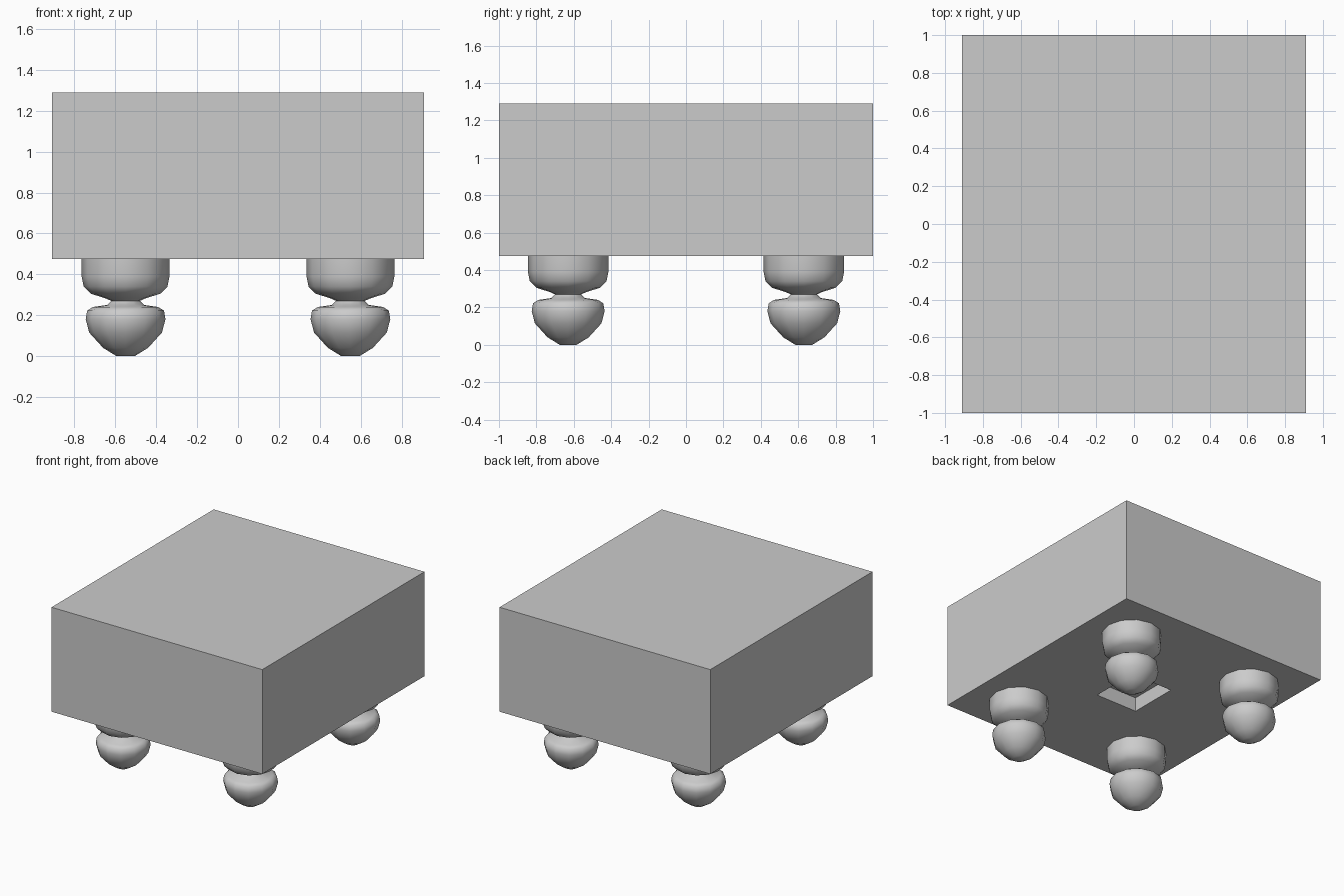
import bpy, bmesh
from math import cos, sin, tau, radians

if "Cube" in bpy.data.objects:
    bpy.data.objects.remove(bpy.data.objects["Cube"])

HX, HY, Z0, Z1 = 0.91, 1.0, 0.475, 1.29


def new_object(name, bm):
    bmesh.ops.recalc_face_normals(bm, faces=bm.faces)
    mesh = bpy.data.meshes.new(name)
    bm.to_mesh(mesh)
    bm.free()
    ob = bpy.data.objects.new(name, mesh)
    bpy.context.collection.objects.link(ob)
    return ob


# Block seat with a shallow rectangular recess in the middle of its underside
def make_seat():
    bm = bmesh.new()
    bmesh.ops.create_cube(bm, size=1)
    for v in bm.verts:
        v.co = (v.co.x * 2 * HX, v.co.y * 2 * HY, Z1 if v.co.z > 0 else Z0)
    bottom = min(bm.faces, key=lambda f: f.calc_center_median().z)
    bmesh.ops.inset_region(bm, faces=[bottom], thickness=0.3)
    for v in bottom.verts:
        v.co.x = 0.18 if v.co.x > 0 else -0.18
        v.co.y = 0.197 if v.co.y > 0 else -0.197
    top = bmesh.ops.extrude_discrete_faces(bm, faces=[bottom])["faces"][0]
    for v in top.verts:
        v.co.z += 0.11
    return new_object("seat", bm)


# Turned bun foot: rounded collar, narrow neck, tapered ball
PROFILE = [(0.045, 0.0), (0.11, 0.04), (0.178, 0.115), (0.195, 0.18),
           (0.188, 0.222), (0.16, 0.24), (0.09, 0.25), (0.07, 0.27),
           (0.10, 0.283), (0.17, 0.305), (0.205, 0.34), (0.215, 0.39),
           (0.215, 0.477)]


def make_foot(name, x, y, sides=12):
    bm = bmesh.new()
    rings = [[bm.verts.new((x + r * cos(tau * i / sides),
                            y + r * sin(tau * i / sides), z))
              for i in range(sides)] for r, z in PROFILE]
    for a, b in zip(rings, rings[1:]):
        for i in range(sides):
            j = (i + 1) % sides
            bm.faces.new((a[i], a[j], b[j], b[i]))
    bm.faces.new(rings[0][::-1])
    bm.faces.new(rings[-1])
    ob = new_object(name, bm)
    bpy.ops.object.select_all(action='DESELECT')
    ob.select_set(True)
    bpy.context.view_layer.objects.active = ob
    bpy.ops.object.shade_smooth_by_angle(angle=radians(50))


make_seat()
for end, y in (("front", -0.63), ("back", 0.63)):
    for side, x in (("left", -0.55), ("right", 0.55)):
        make_foot(f"{end}_{side}_foot", x, y)
